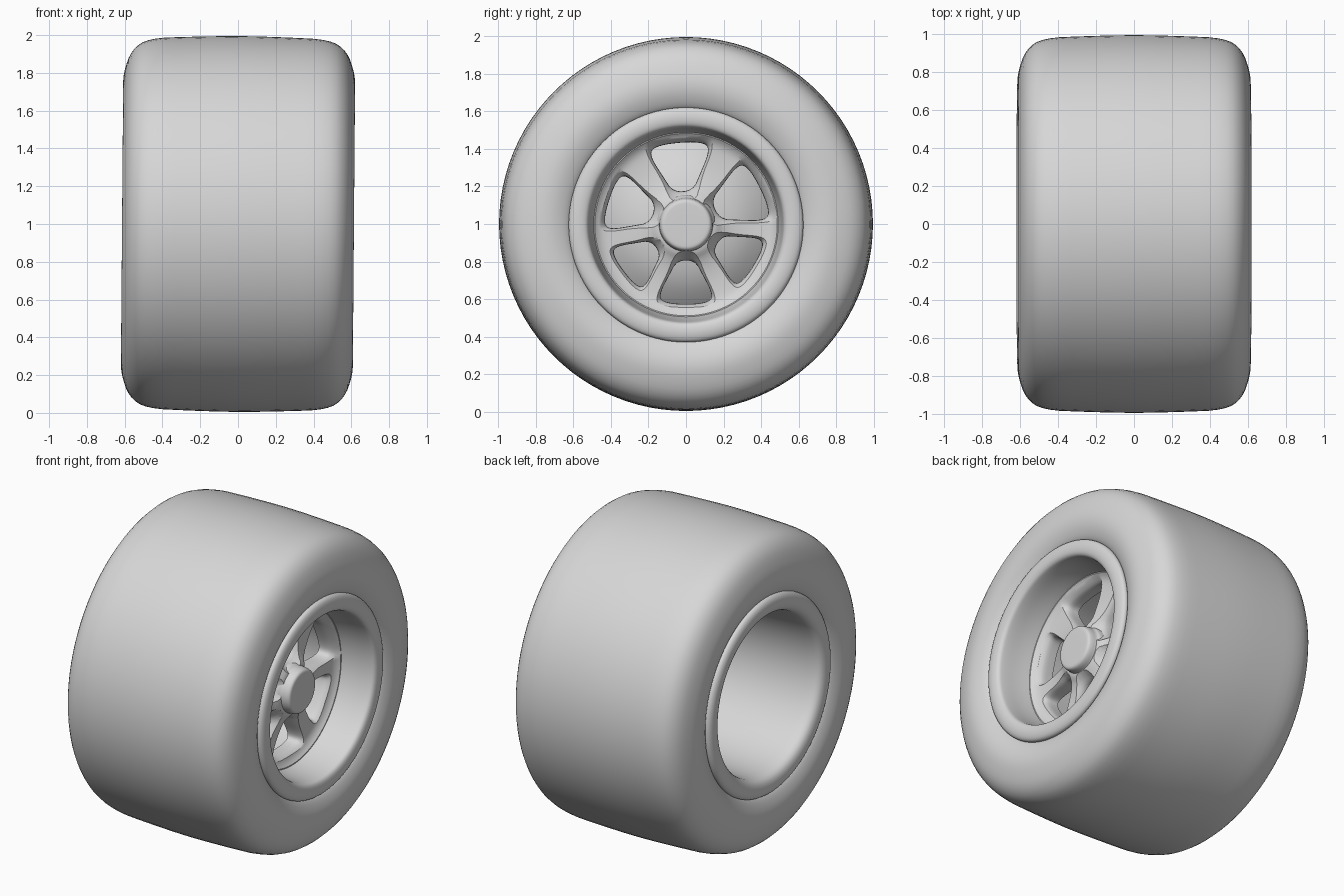
import bpy
import bmesh
from math import sin, cos, pi, radians
from mathutils import Vector

if "Cube" in bpy.data.objects:
    bpy.data.objects.remove(bpy.data.objects["Cube"])

SEGMENTS = 96
CAMBER = 0.008
grey = bpy.data.materials.new("plain grey")
grey.use_nodes = True
grey.diffuse_color = (0.68, 0.68, 0.68, 1)
grey.node_tree.nodes["Principled BSDF"].inputs["Base Color"].default_value = (0.68, 0.68, 0.68, 1)


def rounded(points, closed, rounds=2):
    """Soften a polyline by cutting its corners."""
    pts = [Vector(p) for p in points]
    for _ in range(rounds):
        pairs = list(zip(pts, pts[1:] + pts[:1]))
        if not closed:
            pairs.pop()
        cut = [q for a, b in pairs for q in (a.lerp(b, 0.25), a.lerp(b, 0.75))]
        pts = cut if closed else [pts[0]] + cut[1:-1] + [pts[-1]]
    return pts


def loft(name, rings, wrap=False, caps=False):
    """Skin rings of points and place the result on the wheel axle."""
    bm = bmesh.new()
    loops = [[bm.verts.new(p) for p in ring] for ring in rings]
    count = len(loops[0])
    followers = loops[1:] + loops[:1] if wrap else loops[1:]
    for a, b in zip(loops, followers):
        for i in range(count):
            j = (i + 1) % count
            bm.faces.new((a[i], a[j], b[j], b[i]))
    if caps:
        bm.faces.new(loops[0])
        bm.faces.new(loops[-1])
    bmesh.ops.remove_doubles(bm, verts=bm.verts, dist=1e-5)
    bmesh.ops.recalc_face_normals(bm, faces=bm.faces)
    mesh = bpy.data.meshes.new(name)
    bm.to_mesh(mesh)
    bm.free()
    mesh.materials.append(grey)
    obj = bpy.data.objects.new(name, mesh)
    bpy.context.collection.objects.link(obj)
    obj.location = (0, 0, 1)
    obj.rotation_euler = (0, CAMBER, 0)
    return obj


def lathe(name, profile, closed=True, rounds=2):
    """Turn an (x, radius) profile around the axle."""
    rings = []
    for x, r in rounded(profile, closed, rounds):
        turn = [2 * pi * i / SEGMENTS for i in range(SEGMENTS)]
        rings.append([(x, r * cos(a), r * sin(a)) for a in turn])
    return loft(name, rings, wrap=closed)


def smooth(obj, angle=40):
    bpy.ops.object.select_all(action='DESELECT')
    obj.select_set(True)
    bpy.context.view_layer.objects.active = obj
    bpy.ops.object.shade_smooth_by_angle(angle=radians(angle))


# Tyre: half section mirrored, bulging sidewalls tucked in at the rim
half = [(0.0, 0.996), (0.25, 0.99), (0.48, 0.98), (0.57, 0.92), (0.612, 0.80),
        (0.615, 0.72), (0.59, 0.645), (0.56, 0.61)]
section = [(-x, r) for x, r in reversed(half[1:])] + half
section += [(0.45, 0.57), (-0.45, 0.57)]
smooth(lathe("tyre", section), 60)

# Rim: barrel with a wide outer lip and a narrower inner lip
smooth(lathe("rim", [
    (0.54, 0.61), (0.575, 0.628), (0.60, 0.615), (0.61, 0.57), (0.60, 0.525),
    (0.565, 0.515), (0.46, 0.505), (0.36, 0.485), (0.28, 0.475), (0.10, 0.48),
    (-0.54, 0.50), (-0.585, 0.515), (-0.605, 0.55), (-0.605, 0.60), (-0.58, 0.628),
    (-0.54, 0.61), (-0.45, 0.56), (0.45, 0.56)]), 60)

# Spoke plate: dished disc blended into the barrel
plate = lathe("spokes", [
    (0.41, 0.05), (0.41, 0.15), (0.375, 0.20), (0.355, 0.30), (0.355, 0.41),
    (0.365, 0.46), (0.40, 0.50), (0.30, 0.505), (0.26, 0.45), (0.25, 0.25),
    (0.25, 0.05)])

# Windows: rounded wedges with flared mouths, cut through the plate
wedge = rounded([(0.185, -0.05), (0.185, 0.05), (0.27, 0.095), (0.355, 0.14),
                 (0.405, 0.145), (0.425, 0.09), (0.43, 0), (0.425, -0.09),
                 (0.405, -0.145), (0.355, -0.14), (0.27, -0.095)], True)
middle = Vector((0.31, 0))
flare = [(0.1, 1.0), (0.31, 1.0), (0.33, 1.02), (0.345, 1.06), (0.358, 1.14), (0.42, 1.5)]
windows = [(26, 1.08), (95, 1.06), (162, 1.0), (217, 0.87), (270, 0.95), (329, 0.92)]
for degrees, size in windows:
    a = radians(degrees)
    rings = []
    for x, grow in flare:
        outline = [middle + (p - middle) * grow * size for p in wedge]
        rings.append([(x, r * cos(a) - t * sin(a), r * sin(a) + t * cos(a)) for r, t in outline])
    cutter = loft("window_cutter", rings, caps=True)
    cutter.hide_render = True
    cut = plate.modifiers.new("window", 'BOOLEAN')
    cut.operation = 'DIFFERENCE'
    cut.solver = 'EXACT'
    cut.object = cutter
bpy.context.view_layer.update()
depsgraph = bpy.context.evaluated_depsgraph_get()
cut_mesh = bpy.data.meshes.new_from_object(plate.evaluated_get(depsgraph))
plate.modifiers.clear()
plate.data = cut_mesh
for obj in [o for o in bpy.data.objects if o.name.startswith("window_cutter")]:
    bpy.data.objects.remove(obj)
smooth(plate, 35)

# Hub: flared base and rounded cap
smooth(lathe("hub", [(0.33, 0.16), (0.385, 0.155), (0.40, 0.143), (0.435, 0.14),
                     (0.458, 0.13), (0.46, 0.10), (0.46, 0)], closed=False), 50)

# Backing dome: closes the barrel behind the windows
smooth(lathe("backing_dome", [(0.25, 0), (0.24, 0.15), (0.20, 0.30), (0.12, 0.42),
                              (0.05, 0.49), (0.02, 0.49), (0.08, 0.40), (0.16, 0.28),
                              (0.20, 0.15), (0.21, 0)], closed=False), 50)
